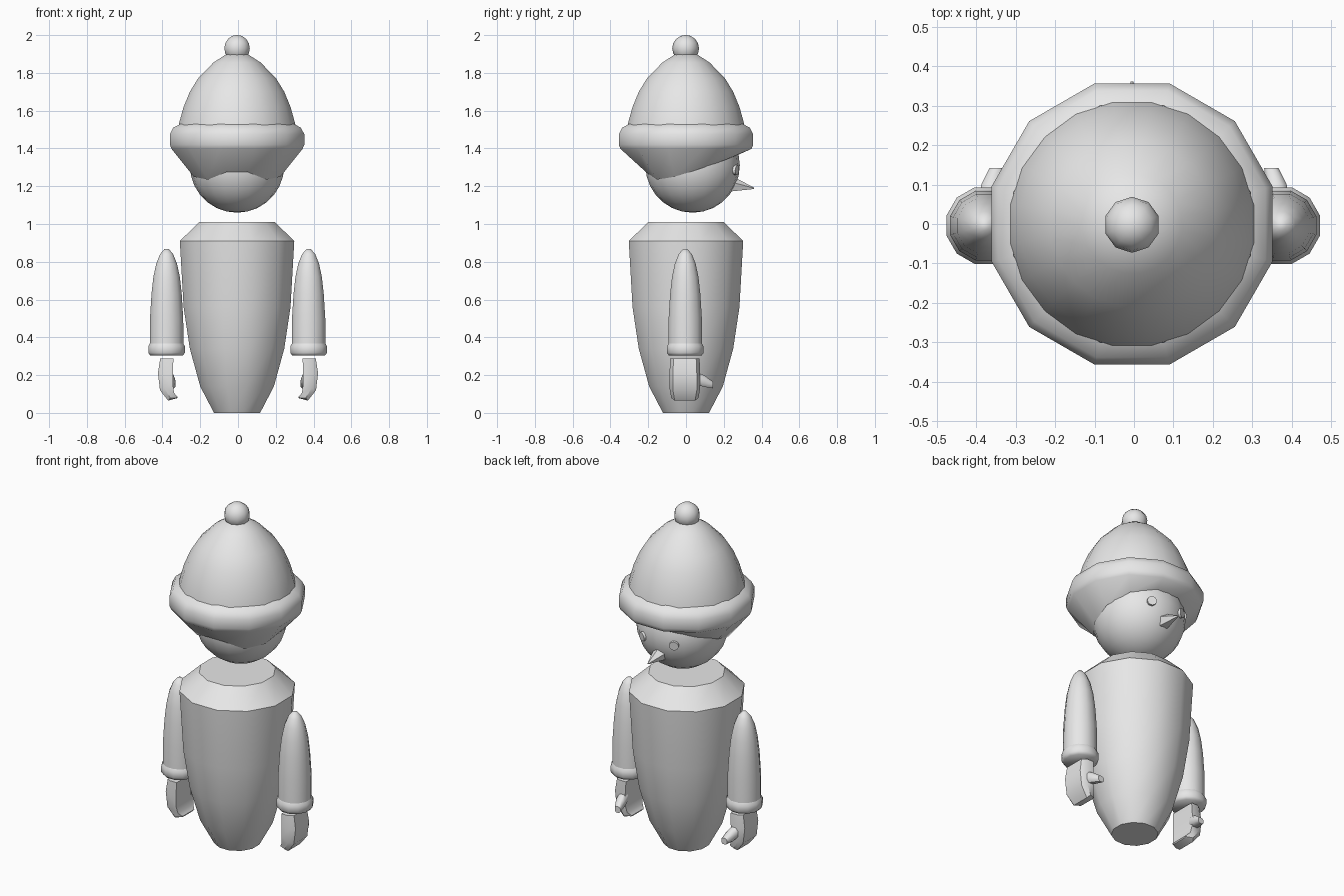
import bpy, bmesh, math
from mathutils import Vector

old = bpy.data.objects.get("Cube")
if old:
    bpy.data.objects.remove(old, do_unlink=True)

GREY = (0.8, 0.8, 0.8, 1)
mat = bpy.data.materials.new("plain grey")
mat.use_nodes = True
mat.diffuse_color = GREY
mat.node_tree.nodes["Principled BSDF"].inputs["Base Color"].default_value = GREY

CX = -0.005                      # centre line of head and body
HEAD = Vector((CX, 0.035, 1.31))
HEAD_R = 0.25


def finish(name, bm, angle=40):
    bmesh.ops.recalc_face_normals(bm, faces=bm.faces)
    me = bpy.data.meshes.new(name)
    bm.to_mesh(me)
    bm.free()
    ob = bpy.data.objects.new(name, me)
    bpy.context.collection.objects.link(ob)
    me.materials.append(mat)
    bpy.ops.object.select_all(action='DESELECT')
    ob.select_set(True)
    bpy.context.view_layer.objects.active = ob
    if angle:
        bpy.ops.object.shade_smooth_by_angle(angle=math.radians(angle))
    return ob


def loft(name, rings, angle=40, caps=(True, True)):
    """Skin a list of equal-length point rings."""
    bm = bmesh.new()
    rows = [[bm.verts.new(p) for p in ring] for ring in rings]
    n = len(rows[0])
    for a, b in zip(rows, rows[1:]):
        for i in range(n):
            j = (i + 1) % n
            bm.faces.new((a[i], a[j], b[j], b[i]))
    for row, capped in zip((rows[0], rows[-1]), caps):
        if capped:
            bm.faces.new(row)
    return finish(name, bm, angle)


def circle(r, z, n, x=CX, y=0):
    """Ring whose flat sides lie at distance r from the centre."""
    r /= math.cos(math.pi / n)
    angles = [math.tau * (i + 0.5) / n for i in range(n)]
    return [(x + r * math.cos(a), y + r * math.sin(a), z) for a in angles]


def lathe(name, profile, n, x=CX, y=0, angle=40):
    return loft(name, [circle(r, z, n, x, y) for r, z in profile], angle)


def ball(name, centre, r, u, v):
    bm = bmesh.new()
    bmesh.ops.create_uvsphere(bm, u_segments=u, v_segments=v, radius=r)
    bmesh.ops.translate(bm, vec=centre, verts=bm.verts)
    return finish(name, bm, 60)


def spike(name, base, direction, r1, r2, depth, n, angle):
    """Cone or disc starting at base and pointing along direction."""
    bm = bmesh.new()
    bmesh.ops.create_cone(bm, cap_ends=True, segments=n, radius1=r1, radius2=r2, depth=depth)
    bmesh.ops.translate(bm, vec=(0, 0, depth / 2), verts=bm.verts)
    ob = finish(name, bm, angle)
    ob.rotation_euler = Vector(direction).to_track_quat('Z', 'Y').to_euler()
    ob.location = base
    return ob


# Body
lathe("body", [(0.122, 0), (0.195, 0.14), (0.25, 0.34), (0.283, 0.56),
               (0.303, 0.91), (0.2, 1.01)], 12)

# Head, eyes and nose
ball("head", HEAD, HEAD_R, 20, 14)
for side, s in (("left", 1), ("right", -1)):
    out = Vector((s * 0.105, 0.235, -0.025)).normalized()
    spike(side + "_eye", HEAD + out * (HEAD_R - 0.012), out, 0.026, 0.026, 0.022, 12, 40)
spike("nose", (CX, 0.245, 1.207), (0, 1, -0.16), 0.043, 0.004, 0.117, 5, 0)

# Hat crown and bobble
lathe("hat_crown", [(0.315, 1.47), (0.308, 1.53), (0.283, 1.62), (0.25, 1.7),
                    (0.207, 1.77), (0.125, 1.855), (0.055, 1.9)], 20, angle=50)
ball("hat_bobble", (CX, -0.002, 1.93), 0.071, 10, 8)

# Hat brim, with a wavy lower edge that hugs the head
edge_heights = [1.29, 1.335, 1.365]                 # side to face
edge_heights += edge_heights[::-1]
back_heights = [1.25, 1.235, 1.275]                 # side to nape
edge_heights += back_heights + back_heights[::-1]
edge = []
for i, z in enumerate(edge_heights):
    a = math.tau * (i + 0.5) / 12
    rho = math.sqrt(HEAD_R ** 2 - (z - HEAD.z) ** 2) + 0.006
    r = HEAD.y * math.sin(a) + math.sqrt(rho ** 2 - (HEAD.y * math.cos(a)) ** 2)
    edge.append((CX + r * math.cos(a), r * math.sin(a), z))
brim = [edge] + [circle(r, z, 12) for r, z in
                 ((0.347, 1.398), (0.356, 1.42), (0.356, 1.475), (0.338, 1.51), (0.3, 1.53))]
loft("hat_brim", brim, 40, caps=(False, False))

# Arms, cuffs and mittens
for side, s in (("left", 1), ("right", -1)):
    x = s * 0.376 - 0.002
    lathe(side + "_arm", [(0.089, 0.33), (0.088, 0.5), (0.08, 0.63), (0.07, 0.72),
                          (0.055, 0.79), (0.035, 0.84), (0.012, 0.867)], 12, x, -0.004, 50)
    lathe(side + "_cuff", [(0.086, 0.303), (0.097, 0.318), (0.097, 0.352),
                           (0.086, 0.372)], 12, x, -0.004, 60)

    # Mitten sections: outer x, outer z, inner x, inner z, half width
    rings = []
    for xo, zo, xi, zi, w in ((0.412, 0.287, 0.342, 0.287, 0.078),
                              (0.424, 0.21, 0.345, 0.21, 0.081),
                              (0.413, 0.12, 0.345, 0.15, 0.081),
                              (0.37, 0.065, 0.338, 0.105, 0.072),
                              (0.322, 0.078, 0.32, 0.085, 0.055)):
        inner, outer = Vector((s * xi, 0, zi)), Vector((s * xo, 0, zo))
        mid = inner.lerp(outer, 0.65)
        ring = []
        for p, k in ((inner, w), (mid, w), (outer, w - 0.018)):
            ring.append(p + Vector((0, k - 0.006, 0)))
        for p, k in ((outer, w - 0.018), (mid, w), (inner, w)):
            ring.append(p + Vector((0, -k - 0.006, 0)))
        rings.append(ring)
    loft(side + "_mitten", rings, 35)

    # Thumb sections: x, y, z, half width, half height
    rings = []
    for tx, ty, tz, w, h in ((0.37, 0.05, 0.185, 0.027, 0.035),
                             (0.36, 0.1, 0.167, 0.027, 0.03),
                             (0.348, 0.142, 0.148, 0.018, 0.018)):
        rings.append([(s * (tx + a * w), ty, tz + b * h)
                      for a, b in ((-1, -0.5), (-0.5, -1), (0.5, -1), (1, -0.5),
                                   (1, 0.5), (0.5, 1), (-0.5, 1), (-1, 0.5))])
    loft(side + "_thumb", rings, 50)
